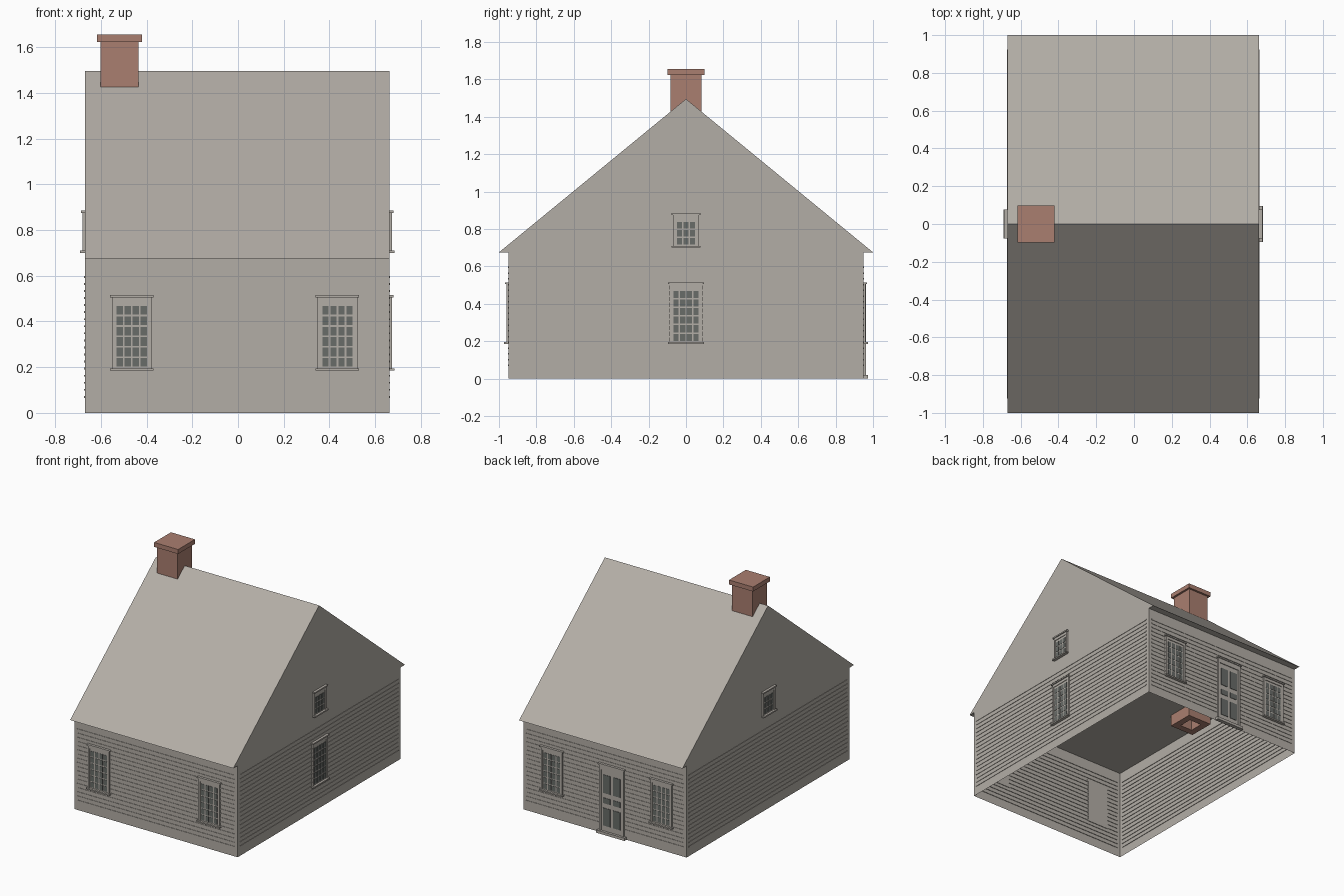
import bpy, bmesh
from math import radians
from mathutils import Matrix, Vector

cube = bpy.data.objects.get("Cube")
if cube:
    bpy.data.objects.remove(cube, do_unlink=True)


def material(name, rgb):
    m = bpy.data.materials.new(name)
    m.use_nodes = True
    m.diffuse_color = (*rgb, 1)
    m.node_tree.nodes["Principled BSDF"].inputs["Base Color"].default_value = (*rgb, 1)
    return m


GREY = material("weathered_grey", (0.45, 0.42, 0.38))
BRICK = material("chimney_brick", (0.40, 0.21, 0.16))
GLASS = material("dark_glass", (0.14, 0.15, 0.14))

CX, HALF_X, HALF_Y, EAVE, RIDGE = -0.004, 0.666, 0.95, 0.675, 1.495


def add_box(bm, lo, hi):
    lo, hi = Vector(lo), Vector(hi)
    mat = Matrix.Translation((lo + hi) / 2) @ Matrix.Diagonal((*(hi - lo), 1))
    return bmesh.ops.create_cube(bm, size=1, matrix=mat)["verts"]


def finish(bm, name, mat, matrix=None):
    bmesh.ops.recalc_face_normals(bm, faces=bm.faces)
    me = bpy.data.meshes.new(name)
    bm.to_mesh(me)
    bm.free()
    me.materials.append(mat)
    ob = bpy.data.objects.new(name, me)
    bpy.context.collection.objects.link(ob)
    if matrix:
        ob.matrix_world = matrix
    return ob


def boxes(name, mat, items, matrix=None):
    bm = bmesh.new()
    for lo, hi in items:
        add_box(bm, lo, hi)
    return finish(bm, name, mat, matrix)


def slab(u0, u1, v0, v1, out, back=0.004):
    """Box on a wall: u along it, v up, out = distance it stands proud."""
    return (u0, -out, v0), (u1, back, v1)


def wall_matrix(angle, distance):
    turn = Matrix.Rotation(radians(angle), 4, "Z")
    return Matrix.Translation((CX, 0, 0)) @ turn @ Matrix.Translation((0, -distance, 0))


WALLS = {
    "front": (wall_matrix(0, HALF_Y), HALF_X),
    "left": (wall_matrix(90, HALF_X), HALF_Y),
    "back": (wall_matrix(180, HALF_Y), HALF_X),
    "right": (wall_matrix(-90, HALF_X), HALF_Y),
}

# Wall shell, open underneath, its top acting as the ceiling
bm = bmesh.new()
add_box(bm, (CX - HALF_X, -HALF_Y, 0), (CX + HALF_X, HALF_Y, EAVE))
bm.faces.ensure_lookup_table()
floor = [f for f in bm.faces if f.calc_center_median().z < 0.01]
bmesh.ops.delete(bm, geom=floor, context="FACES")
finish(bm, "wall_shell", GREY)

# Gabled roof prism, flush at the gables and overhanging at the eaves
bm = bmesh.new()
profile = [(-1, EAVE), (1, EAVE), (0, RIDGE)]
end = bm.faces.new([bm.verts.new((CX - HALF_X, y, z)) for y, z in profile])
ext = bmesh.ops.extrude_face_region(bm, geom=[end], use_keep_orig=True)
moved = [v for v in ext["geom"] if isinstance(v, bmesh.types.BMVert)]
bmesh.ops.translate(bm, verts=moved, vec=(2 * HALF_X, 0, 0))
finish(bm, "gable_roof", GREY)

# Chimney stack, cap, and the flue collar under the ceiling
CHX = -0.518
boxes("chimney_stack", BRICK, [((CHX - 0.083, -0.083, 1.3), (CHX + 0.083, 0.083, 1.63))])
boxes("chimney_cap", BRICK, [((CHX - 0.098, -0.098, 1.622), (CHX + 0.098, 0.098, 1.655))])
collar = []
for s in (-1, 1):
    a, b = sorted((s * 0.05, s * 0.098))
    collar.append(((CHX + a, -0.098, 0.59), (CHX + b, 0.098, EAVE)))
    collar.append(((CHX - 0.05, a, 0.59), (CHX + 0.05, b, EAVE)))
boxes("flue_collar", BRICK, collar)

# Clapboard lips on all four walls
ROWS = 18
for side, (mat, half) in WALLS.items():
    strips = []
    for i in range(ROWS):
        z = 0.07 + i * 0.0309
        strips.append(slab(-half + 0.025, half - 0.025, z - 0.004, z + 0.004, 0.003))
    boxes(side + "_clapboards", GREY, strips, mat)


def window(name, side, u, z0, z1, cols, rows):
    """Casing, sash, head, sill and a grid of panes."""
    mat = WALLS[side][0] @ Matrix.Translation((u, 0, 0))
    pitch, pane = 0.035, 0.027
    glass_w = cols * pitch / 2
    w = glass_w + 0.017
    boxes(name + "_frame", GREY, [
        slab(-w, w, z0, z1, 0.006),
        slab(-w, -w + 0.014, z0, z1, 0.011),
        slab(w - 0.014, w, z0, z1, 0.011),
        slab(-w, w, z1 - 0.028, z1, 0.011),
        slab(-w - 0.008, w + 0.008, z1 - 0.008, z1 + 0.002, 0.018),
        slab(-w - 0.008, w + 0.008, z0, z0 + 0.01, 0.022),
    ], mat)
    bottom, top = z0 + 0.013, z1 - 0.041
    step = (top - bottom) / rows
    panes = []
    for c in range(cols):
        x = -glass_w + (c + 0.5) * pitch
        for r in range(rows):
            z = bottom + (r + 0.5) * step
            panes.append(slab(x - pane / 2, x + pane / 2, z - step / 2 + 0.004,
                              z + step / 2 - 0.004, 0.008, -0.004))
    boxes(name + "_panes", GLASS, panes, mat)


window("front_right_window", "front", -0.461, 0.185, 0.513, 4, 6)
window("front_left_window", "front", 0.439, 0.185, 0.513, 4, 6)
window("back_left_window", "back", -0.429, 0.185, 0.513, 4, 6)
window("back_right_window", "back", 0.465, 0.185, 0.513, 4, 6)
window("left_lower_window", "left", 0, 0.185, 0.513, 4, 6)
for gable in ("left", "right"):
    window(gable + "_gable_window", gable, 0, 0.7, 0.883, 3, 3)

# Back door with casing, step and six dark panels
door = WALLS["back"][0] @ Matrix.Translation((0.06, 0, 0))
boxes("back_door", GREY, [
    slab(-0.1, 0.1, 0, 0.5, 0.006),
    slab(-0.1, -0.085, 0, 0.505, 0.012),
    slab(0.085, 0.1, 0, 0.505, 0.012),
    slab(-0.1, 0.1, 0.47, 0.505, 0.012),
    slab(-0.108, 0.108, 0.505, 0.515, 0.018),
], door)
boxes("door_step", GREY, [slab(-0.115, 0.115, 0, 0.02, 0.024)], door)
panels = []
for s in (-1, 1):
    a, b = sorted((s * 0.012, s * 0.07))
    for z0, z1 in ((0.06, 0.19), (0.225, 0.265), (0.3, 0.435)):
        panels.append(slab(a, b, z0, z1, 0.009, -0.004))
boxes("door_panels", GLASS, panels, door)
